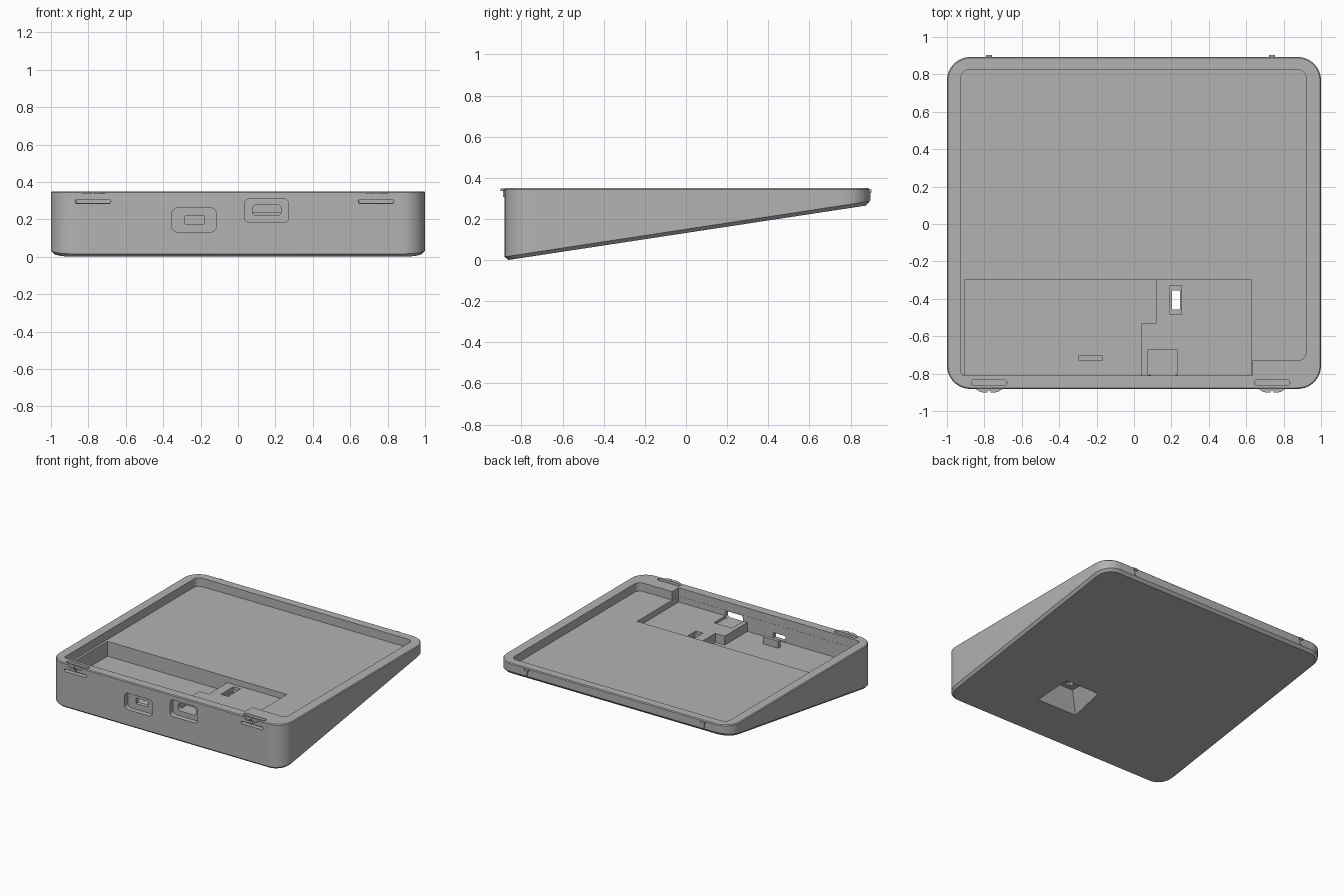
import bpy, bmesh, math
from mathutils import Vector, Matrix

if "Cube" in bpy.data.objects:
    bpy.data.objects.remove(bpy.data.objects["Cube"], do_unlink=True)

grey = bpy.data.materials.new("matte_grey")
grey.use_nodes = True
GREY = (0.45, 0.45, 0.45, 1)
grey.diffuse_color = GREY
grey.node_tree.nodes["Principled BSDF"].inputs["Base Color"].default_value = GREY


def outline(points, radius=0.0, steps=9):
    """Round the corners of a polygon; a point may carry its own radius."""
    result = []
    for i, p in enumerate(points):
        here = Vector(p[:2])
        r = p[2] if len(p) > 2 else radius
        a = (Vector(points[i - 1][:2]) - here).normalized()
        b = (Vector(points[(i + 1) % len(points)][:2]) - here).normalized()
        if r == 0:
            result.append(here)
            continue
        half = a.angle(b) / 2
        centre = here + (a + b).normalized() * (r / math.sin(half))
        start = here + a * (r / math.tan(half)) - centre
        end = here + b * (r / math.tan(half)) - centre
        sweep = start.angle_signed(end)
        for k in range(steps + 1):
            result.append(centre + Matrix.Rotation(-sweep * k / steps, 2) @ start)
    return result


def rect(x0, x1, y0, y1):
    return [(x0, y0), (x1, y0), (x1, y1), (x0, y1)]


def finish(name, bm):
    bmesh.ops.recalc_face_normals(bm, faces=bm.faces[:])
    mesh = bpy.data.meshes.new(name)
    bm.to_mesh(mesh)
    bm.free()
    mesh.materials.append(grey)
    obj = bpy.data.objects.new(name, mesh)
    bpy.context.collection.objects.link(obj)
    return obj


def prism_bm(points, low, high, radius=0.0, facing_front=False):
    """Extrude an outline along z, or along y when it faces the front."""
    bm = bmesh.new()
    place = (lambda p, d: (p.x, d, p.y)) if facing_front else (lambda p, d: (p.x, p.y, d))
    face = bm.faces.new([bm.verts.new(place(p, low)) for p in outline(points, radius)])
    moved = bmesh.ops.extrude_face_region(bm, geom=[face])["geom"]
    shift = Vector((0, high - low, 0)) if facing_front else Vector((0, 0, high - low))
    bmesh.ops.translate(bm, vec=shift, verts=[v for v in moved if isinstance(v, bmesh.types.BMVert)])
    return bm


def prism(name, *args, **kw):
    return finish(name, prism_bm(*args, **kw))


def cut(target, cutter):
    mod = target.modifiers.new("cut", "BOOLEAN")
    mod.operation, mod.solver, mod.object = "DIFFERENCE", "EXACT", cutter
    cutter.hide_render = True
    bpy.context.view_layer.update()
    graph = bpy.context.evaluated_depsgraph_get()
    mesh = bpy.data.meshes.new_from_object(target.evaluated_get(graph))
    target.modifiers.clear()
    target.data = mesh
    bpy.data.objects.remove(cutter, do_unlink=True)


# Wedge body with sloping underside and chamfered edges
TOP, FRONT, BACK = 0.35, -0.882, 0.893
bm = prism_bm(rect(-1, 1, FRONT, BACK), -0.1, TOP, 0.125)
slope = Vector((0, 0.152, -1)).normalized()
bmesh.ops.bisect_plane(bm, geom=bm.verts[:] + bm.edges[:] + bm.faces[:],
                       plane_co=(0, -0.868, 0), plane_no=slope, clear_outer=True)
bmesh.ops.holes_fill(bm, edges=[e for e in bm.edges if e.is_boundary])
bmesh.ops.recalc_face_normals(bm, faces=bm.faces[:])
for direction, width in ((slope, 0.018), (Vector((0, 0, 1)), 0.006)):
    bm.normal_update()
    cap = max(bm.faces, key=lambda f: f.normal.dot(direction) * f.calc_area())
    bmesh.ops.bevel(bm, geom=cap.edges[:], offset=width, segments=1, affect="EDGES")
body = finish("wedge_body", bm)

# Shallow tray, leaving a raised block in one front corner
cut(body, prism("tray", [(-0.925, -0.81, 0.02), (0.63, -0.81), (0.63, -0.73), (0.92, -0.73, 0.045),
                         (0.92, 0.825, 0.045), (-0.925, 0.825, 0.045)], 0.285, 0.5))

# Stepped electronics pocket
cut(body, prism("shelf_pocket", rect(0.0, 0.629, -0.809, -0.3), 0.24, 0.45))
cut(body, prism("deep_pocket", [(-0.907, -0.809), (0.04, -0.809), (0.04, -0.53), (0.12, -0.53),
                                (0.12, -0.3), (-0.907, -0.3)], 0.17, 0.46))
cut(body, prism("connector_notch", rect(0.075, 0.23, -0.808, -0.67), 0.22, 0.44))
prism("board_stop", rect(-0.297, -0.165, -0.73, -0.703), 0.16, 0.225)

# Switch opening: top recess, through slot and flared well underneath
cut(body, prism("switch_recess", rect(0.193, 0.255, -0.485, -0.33), 0.215, 0.43))
cut(body, prism("switch_slot", rect(0.203, 0.246, -0.457, -0.356), 0.1, 0.42))
well = prism_bm(rect(0.04, 0.44, -0.58, -0.24), 0.0, 0.19)
for v in well.verts:
    if v.co.z > 0.1:
        v.co.x = 0.23 + (v.co.x - 0.24) * 0.4
        v.co.y = -0.41 + (v.co.y + 0.41) * 0.48
cut(body, finish("switch_well", well))

# Two ports through the front wall, each in a rounded recess
for x, z, hole_x, hole_z, hole_w, hole_h, r in ((-0.235, 0.197, -0.232, 0.198, 0.052, 0.022, 0.004),
                                                (0.153, 0.247, 0.154, 0.25, 0.077, 0.03, 0.024)):
    cut(body, prism("port_recess", rect(x - 0.118, x + 0.118, z - 0.064, z + 0.064),
                    -0.95, -0.842, 0.028, facing_front=True))
    cut(body, prism("port_hole", rect(hole_x - hole_w, hole_x + hole_w, hole_z - hole_h, hole_z + hole_h),
                    -0.9, -0.78, r, facing_front=True))

# Flexible latches at the front, matching lugs at the back
for side, x in (("right", -0.775), ("left", 0.738)):
    cut(body, prism("latch_top_slot", rect(x - 0.095, x + 0.095, -0.864, -0.832), 0.288, 0.5, 0.0155))
    cut(body, prism("latch_front_slot", rect(x - 0.095, x + 0.095, 0.285, 0.306),
                    -0.95, -0.848, 0.01, facing_front=True))
    for sign in (-1, 1):
        hook = [(x + sign * a, y) for a, y in
                ((0.008, -0.87), (0.07, -0.87), (0.07, -0.884), (0.05, -0.896), (0.03, -0.902), (0.008, -0.902))]
        prism(side + "_latch_hook", hook, 0.336, 0.347)
    prism(side + "_latch_stem", rect(x - 0.008, x + 0.008, -0.89, -0.87), 0.306, 0.346)
    prism(side + "_rear_lug", rect(x - 0.017, x + 0.017, 0.88, 0.903), 0.328, 0.343)
    prism(side + "_rear_lug_stem", rect(x - 0.007, x + 0.007, 0.88, 0.898), 0.29, 0.33)

# Smooth rounded corners, keep real edges sharp
bpy.ops.object.select_all(action="DESELECT")
body.select_set(True)
bpy.context.view_layer.objects.active = body
bpy.ops.object.shade_smooth_by_angle(angle=math.radians(25))
